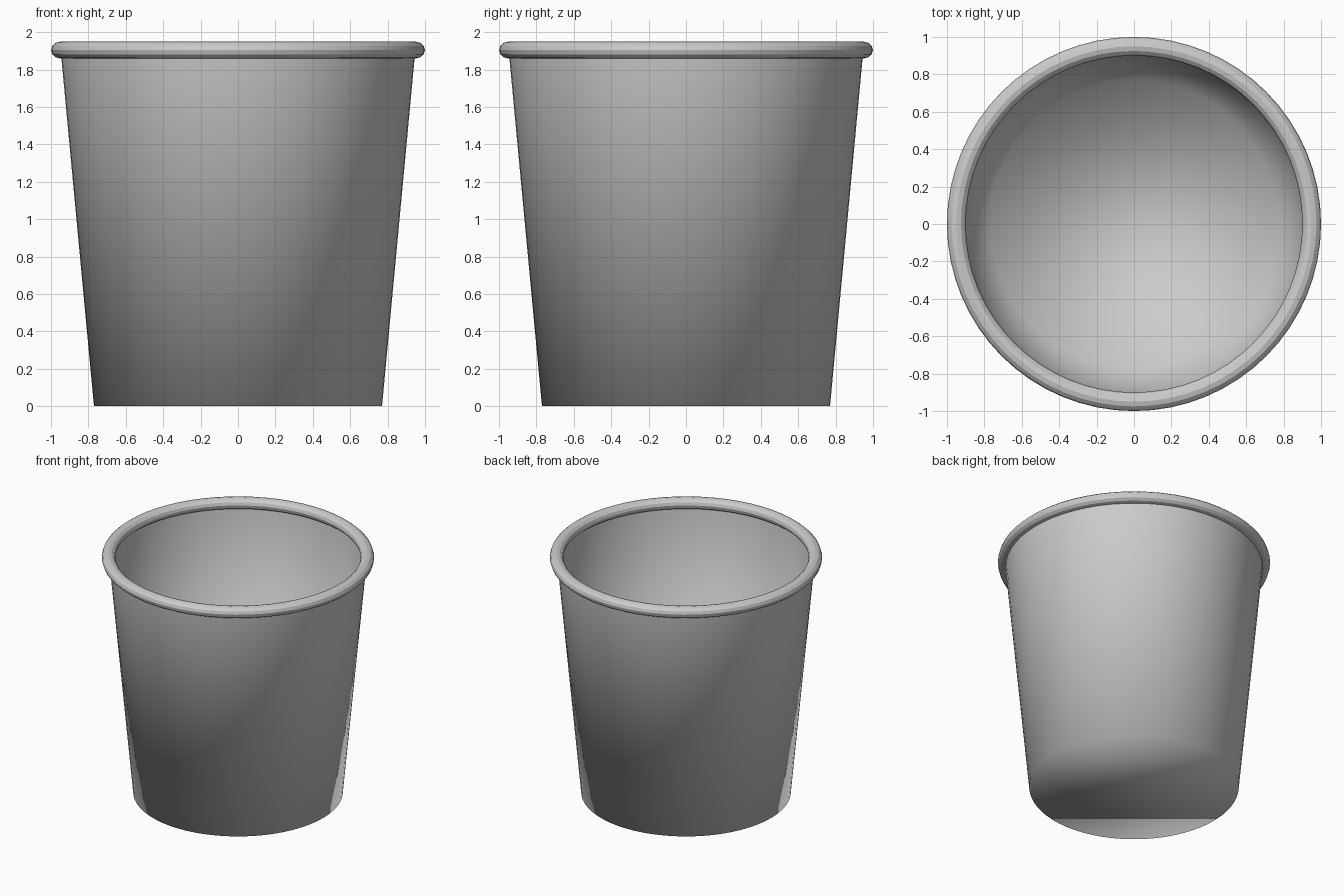
import bpy, bmesh
from math import sin, cos, pi, radians

if "Cube" in bpy.data.objects:
    bpy.data.objects.remove(bpy.data.objects["Cube"])

SIDES = 64


def lathe(name, profile, closed=False, floor=False):
    bm = bmesh.new()
    rings = [[bm.verts.new((r * cos(2 * pi * i / SIDES), r * sin(2 * pi * i / SIDES), z))
              for i in range(SIDES)] for r, z in profile]
    pairs = list(zip(rings, rings[1:]))
    if closed:
        pairs.append((rings[-1], rings[0]))
    for a, b in pairs:
        for i in range(SIDES):
            j = (i + 1) % SIDES
            bm.faces.new((a[i], a[j], b[j], b[i]))
    if floor:
        bm.faces.new(rings[0][::-1])
    for f in bm.faces:
        f.smooth = True
    mesh = bpy.data.meshes.new(name)
    bm.to_mesh(mesh)
    bm.free()
    obj = bpy.data.objects.new(name, mesh)
    bpy.context.collection.objects.link(obj)
    return obj


# Thin tapered wall with a closed floor, shaded smooth across the bottom edge
lathe("cup_body", [(0.77, 0), (0.947, 1.89)], floor=True)

# Rolled rim, faceted across the tube and smooth around the cup
rim = lathe("rolled_rim", [(0.95 + 0.05 * cos(2 * pi * k / 12),
                            1.904 + 0.045 * sin(2 * pi * k / 12)) for k in range(12)],
            closed=True)
bpy.context.view_layer.objects.active = rim
rim.select_set(True)
bpy.ops.object.shade_smooth_by_angle(angle=radians(20))
